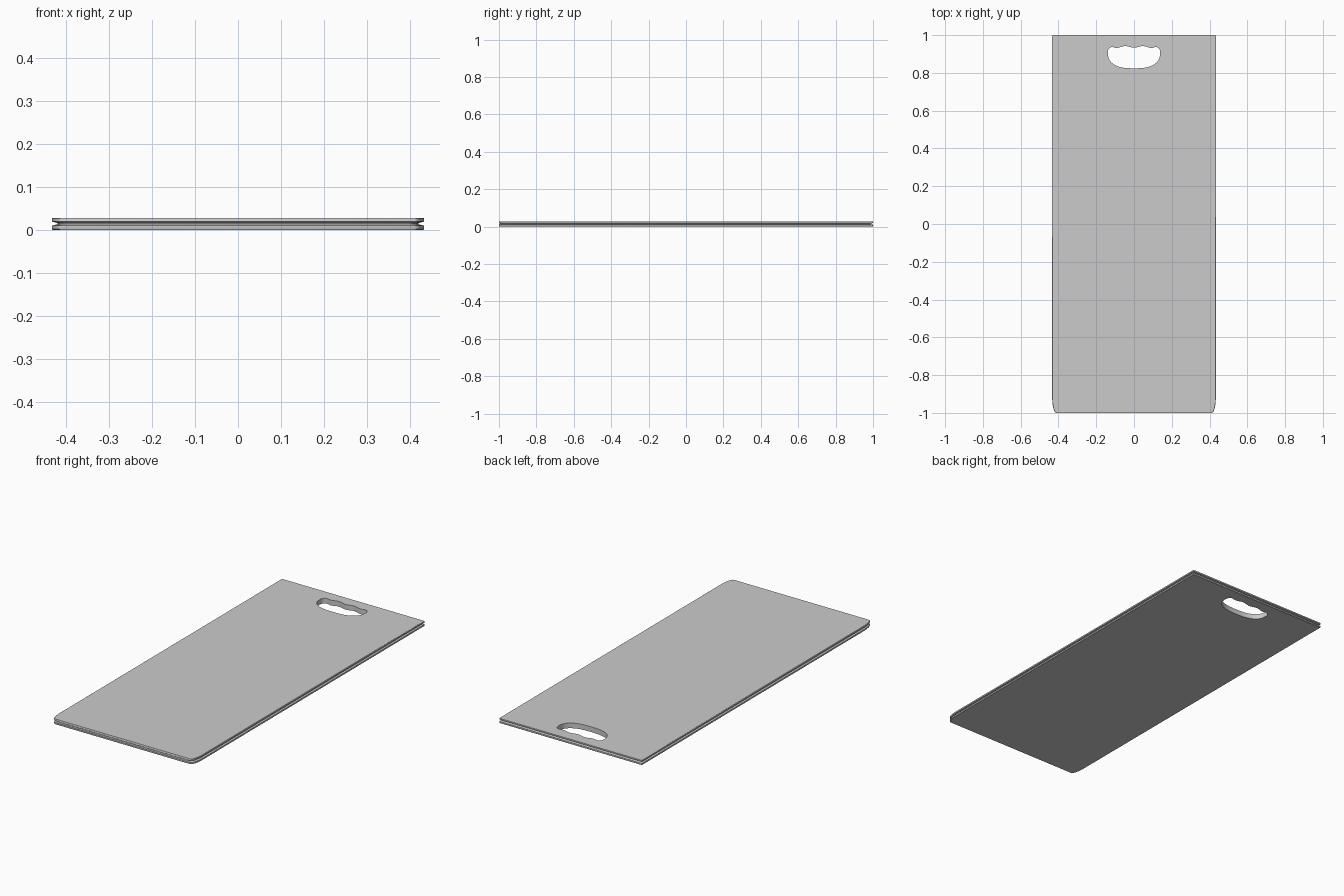
import bpy, bmesh, math

if "Cube" in bpy.data.objects:
    bpy.data.objects.remove(bpy.data.objects["Cube"])

HALF_W, HALF_L = 0.433, 1.0


def outline(inset):
    """Board outline: softly rounded front corners, nearly square back corners."""
    w = HALF_W - inset
    front, back = -HALF_L + inset * 0.35, HALF_L - inset
    right = []
    for i in range(9):
        a = math.pi / 2 * i / 8
        right.append((w - 0.022 + 0.022 * math.sin(a),
                      front + 0.075 - 0.075 * math.cos(a)))
    for i in range(4):
        a = math.pi / 2 * i / 3
        right.append((w - 0.004 + 0.004 * math.cos(a),
                      back - 0.004 + 0.004 * math.sin(a)))
    return right + [(-x, y) for x, y in reversed(right)]


def handle_outline():
    """Hand hole: bowl-shaped front edge and scalloped finger edge."""
    right = [(0.137, 0.893)]
    for i in range(1, 10):                      # bowl
        a = math.pi / 2 * i / 10
        right.append((0.137 * math.cos(a) ** 0.75, 0.893 - 0.069 * math.sin(a)))
    right = [(0, 0.824)] + right[::-1]
    right += [(0.139, 0.908), (0.136, 0.922), (0.129, 0.932), (0.12, 0.9365),
              (0.11, 0.936), (0.1, 0.933), (0.09, 0.932), (0.078, 0.934),
              (0.064, 0.939), (0.05, 0.942), (0.036, 0.941), (0.022, 0.937),
              (0.01, 0.934), (0, 0.933)]
    return right + [(-x, y) for x, y in right[-2:0:-1]]


def add_ring(bm, points, z):
    return [bm.verts.new((x, y, z)) for x, y in points]


def bridge(bm, a, b):
    n = len(a)
    for i in range(n):
        j = (i + 1) % n
        bm.faces.new((a[i], a[j], b[j], b[i]))


def ring_edges(bm, ring):
    return [bm.edges.get((ring[i - 1], ring[i])) for i in range(len(ring))]


# Rim profile (inset, height) with a groove running around the edge
RIM = [(0.002, 0.0), (0, 0.002), (0, 0.010), (0.013, 0.0135), (0.013, 0.0165),
       (0, 0.0195), (0, 0.027), (0.002, 0.0285)]

bm = bmesh.new()
rim = [add_ring(bm, outline(i), z) for i, z in RIM]
for a, b in zip(rim, rim[1:]):
    bridge(bm, a, b)

# Walls of the hand hole
hole = [add_ring(bm, handle_outline(), z) for z in (RIM[0][1], RIM[-1][1])]
bridge(bm, hole[1], hole[0])

# Flat top and bottom faces around the hole
for k in (0, -1):
    bmesh.ops.triangle_fill(bm, use_beauty=True,
                            edges=ring_edges(bm, rim[k]) + ring_edges(bm, hole[k]))
bmesh.ops.recalc_face_normals(bm, faces=bm.faces)

mesh = bpy.data.meshes.new("cutting_board")
bm.to_mesh(mesh)
bm.free()
board = bpy.data.objects.new("cutting_board", mesh)
bpy.context.collection.objects.link(board)
bpy.context.view_layer.objects.active = board
board.select_set(True)
bpy.ops.object.shade_smooth_by_angle(angle=math.radians(30))
